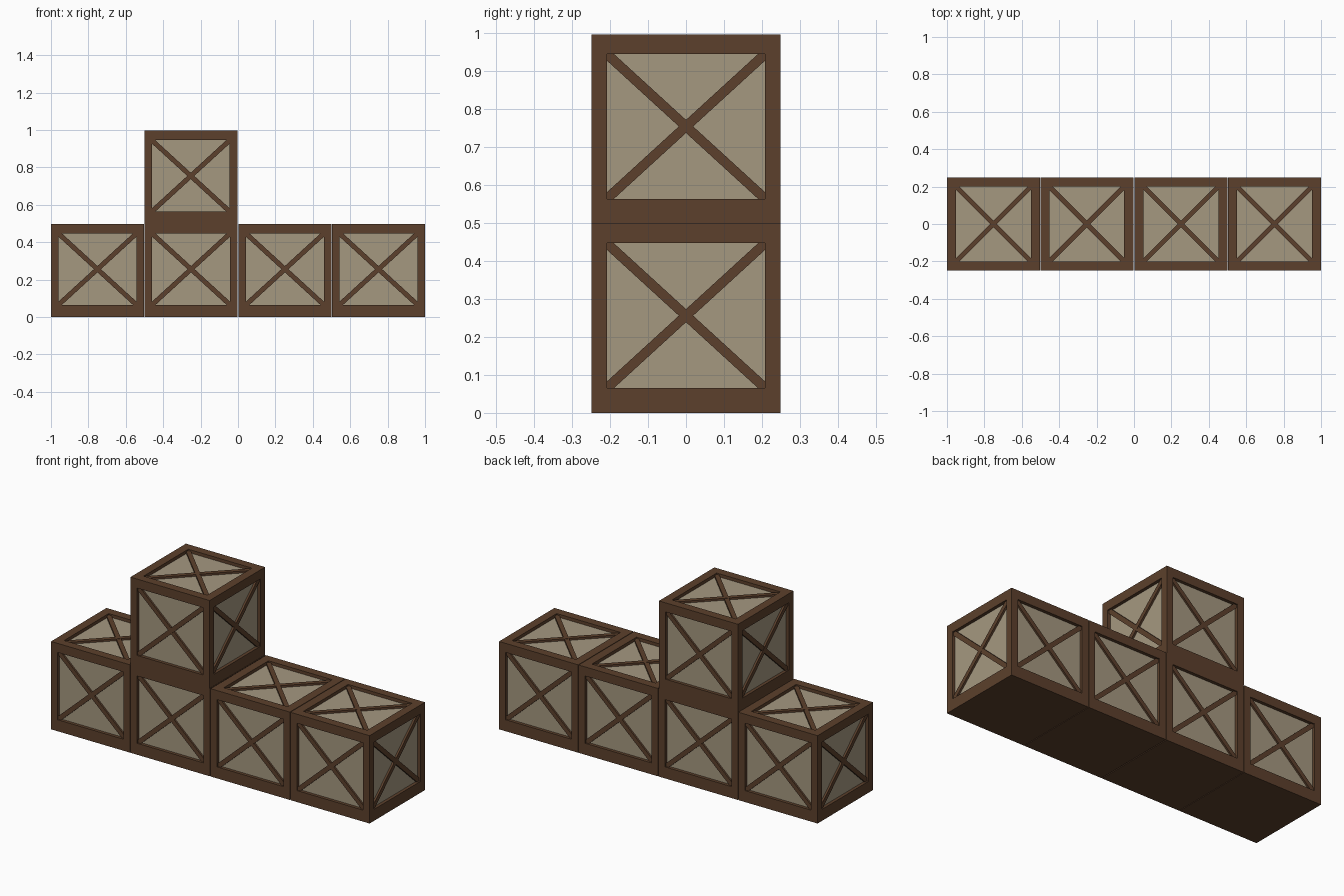
import bpy, bmesh
from mathutils import Vector

if "Cube" in bpy.data.objects:
    bpy.data.objects.remove(bpy.data.objects["Cube"])

W, H = 0.497, 0.4985          # crate width and height
RECESS, BRACE = 0.018, 0.011  # panel depth, brace thickness
T = 0.018                     # brace half-width along the panel edge


def material(name, color):
    m = bpy.data.materials.new(name)
    m.diffuse_color = color
    m.use_nodes = True
    m.node_tree.nodes["Principled BSDF"].inputs["Base Color"].default_value = m.diffuse_color
    return m


wood = material("dark_wood", (0.107, 0.051, 0.025, 1))
board = material("pale_board", (0.376, 0.314, 0.216, 1))


def add_side(bm, centre, u, v, n, size, rect):
    """One crate side: flat border, recessed panel and crossed braces."""
    def vert(a, b, depth=0):
        return bm.verts.new(centre + u * a + v * b - n * depth)

    def face(vs, mat=0):
        bm.faces.new(vs).material_index = mat

    hu, hv = size[0] / 2, size[1] / 2
    x0, x1, y0, y1 = rect
    corners = [(x0, y0), (x1, y0), (x1, y1), (x0, y1)]
    outer = [vert(*p) for p in [(-hu, -hv), (hu, -hv), (hu, hv), (-hu, hv)]]
    inner = [vert(*p) for p in corners]
    deep = [vert(*p, RECESS) for p in corners]
    for i in range(4):
        j = (i + 1) % 4
        face([outer[i], outer[j], inner[j], inner[i]])
        face([inner[i], inner[j], deep[j], deep[i]])
    face(deep, 1)

    # corner-to-corner braces
    for flip in (False, True):
        pts = [(x0, y0), (x0 + T, y0), (x1, y1 - T),
               (x1, y1), (x1 - T, y1), (x0, y0 + T)]
        if flip:
            pts = [(x0 + x1 - a, b) for a, b in reversed(pts)]
        lift = BRACE - 0.001 * flip
        top = [vert(*p, RECESS - lift) for p in pts]
        low = [vert(*p, RECESS) for p in pts]
        face(top)
        for i in (1, 4) if not flip else (0, 3):
            j = (i + 1) % 6
            face([low[i], low[j], top[j], top[i]])


def crate(name, x, z):
    bm = bmesh.new()
    up = Vector((0, 0, 1))
    mid = Vector((0, 0, H / 2))
    # four walls
    for n in (Vector((0, -1, 0)), Vector((1, 0, 0)),
              Vector((0, 1, 0)), Vector((-1, 0, 0))):
        add_side(bm, mid + n * W / 2, up.cross(n), up, n, (W, H),
                 (-0.208, 0.208, 0.065 - H / 2, 0.447 - H / 2))
    # lid
    add_side(bm, up * H, Vector((1, 0, 0)), Vector((0, 1, 0)), up, (W, W),
             (-0.2, 0.2, -0.2, 0.2))
    # plain base
    h = W / 2
    bm.faces.new([bm.verts.new(p) for p in
                  [(-h, -h, 0), (-h, h, 0), (h, h, 0), (h, -h, 0)]])
    bmesh.ops.remove_doubles(bm, verts=bm.verts[:], dist=1e-5)
    me = bpy.data.meshes.new(name)
    bm.to_mesh(me)
    bm.free()
    me.materials.append(wood)
    me.materials.append(board)
    ob = bpy.data.objects.new(name, me)
    ob.location = (x, 0, z)
    bpy.context.collection.objects.link(ob)


# bottom row and the stacked crate
for i, x in enumerate((-0.7515, -0.251, 0.251, 0.7515)):
    crate(f"bottom_crate_{i + 1}", x, 0)
crate("top_crate", -0.2525, H)
